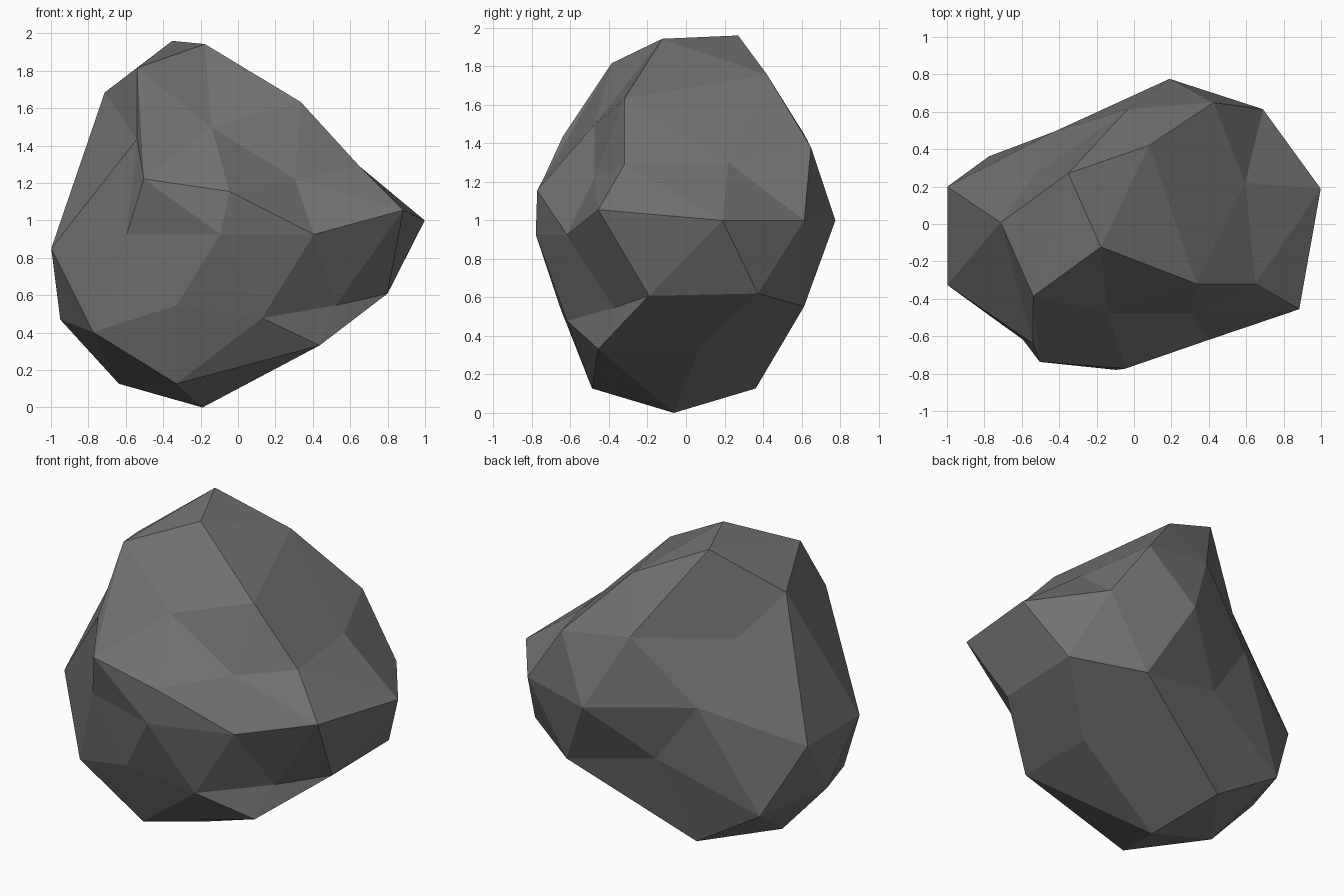
import bpy, bmesh
from math import radians, sin, cos
from mathutils import Vector

if "Cube" in bpy.data.objects:
    bpy.data.objects.remove(bpy.data.objects["Cube"])

RADIUS = 0.85
CENTRE = Vector((-0.095, 0.07, 0.925))

# Chunks of the ball pushed as one: shift -> (longitude, latitude) of its corners
CHUNKS = {
    (-0.185, -0.12, -0.15): [(-72, 27), (-108, 32), (-72, 58), (-36, 32)],
    (-0.016, -0.39, -0.015): [(0, 58), (0, 27)],
    (0.17, -0.263, 0.13): [(-18, 0), (0, -32), (-36, -58), (36, -58),
                           (-144, 27), (144, 27), (126, 0), (108, -27)],
    (0.285, -0.144, 0.075): [(18, 0), (54, 0), (36, -27), (72, -32),
                             (72, 27), (90, 0), (108, 32)],
    (-0.095, -0.133, -0.075): [(0, -90), (-108, -58), (180, -58), (108, -58),
                               (-144, -32), (180, -27), (-162, 0), (162, 0),
                               (144, -32)],
    (-0.082, -0.193, 0.168): [(0, 90), (-144, 58)],
    (0.105, -0.062, 0.312): [(144, 58), (180, 32)],
    (0.105, -0.275, -0.07): [(36, 32)],
    (0.037, -0.075, 0.11): [(72, 58)],
}


def direction(lon, lat):
    lon, lat = radians(lon), radians(lat)
    return Vector((cos(lat) * cos(lon), cos(lat) * sin(lon), sin(lat)))


# Rock: a coarse icosphere with its chunks shifted
bm = bmesh.new()
bmesh.ops.create_icosphere(bm, subdivisions=2, radius=1.0)
base = [(v, v.co.normalized()) for v in bm.verts]
for v, d in base:
    v.co = CENTRE + d * RADIUS
for shift, corners in CHUNKS.items():
    for lon, lat in corners:
        aim = direction(lon, lat)
        vert = max(base, key=lambda item: item[1].dot(aim))[0]
        vert.co += Vector(shift)

bmesh.ops.recalc_face_normals(bm, faces=bm.faces)
mesh = bpy.data.meshes.new("rock")
bm.to_mesh(mesh)
bm.free()

# Plain grey stone
stone = bpy.data.materials.new("grey stone")
stone.diffuse_color = (0.17, 0.17, 0.17, 1.0)
stone.use_nodes = True
stone.node_tree.nodes["Principled BSDF"].inputs["Base Color"].default_value = stone.diffuse_color
mesh.materials.append(stone)
bpy.context.collection.objects.link(bpy.data.objects.new("rock", mesh))
